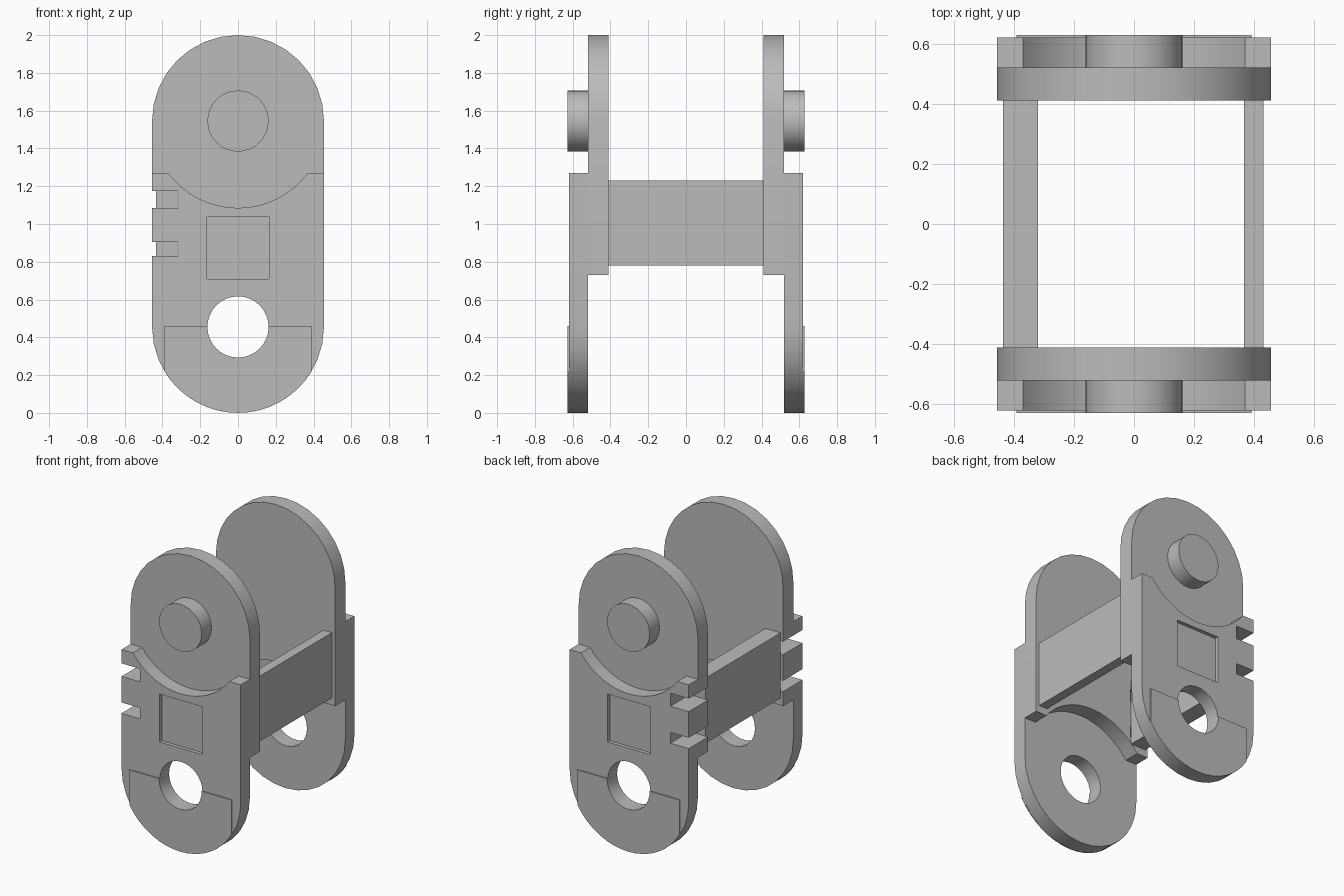
import bpy, bmesh
from math import pi, sin, cos, asin

cube = bpy.data.objects.get("Cube")
if cube:
    bpy.data.objects.remove(cube, do_unlink=True)

grey = bpy.data.materials.new("plain grey")
grey.use_nodes = True
colour = (0.5, 0.5, 0.5, 1)
grey.diffuse_color = colour
grey.node_tree.nodes["Principled BSDF"].inputs["Base Color"].default_value = colour

R = 0.455            # plate end radius, also the height of the hole centre
PIN = 2 - R          # height of the pin centre
HOLE_R = 0.162
INNER, MID, OUTER, PROUD = 0.41, 0.52, 0.62, 0.628


def arc(cz, r, start, end, n=16):
    angles = [start + (end - start) * i / n for i in range(n + 1)]
    return [(r * cos(a), cz + r * sin(a)) for a in angles]


def rect(x0, x1, z0, z1):
    return [(x0, z0), (x1, z0), (x1, z1), (x0, z1)]


def prism(name, outline, y0, y1):
    """Extrude an outline in the x-z plane from y0 to y1."""
    bm = bmesh.new()
    face = bm.faces.new([bm.verts.new((x, y0, z)) for x, z in outline])
    grown = bmesh.ops.extrude_face_region(bm, geom=[face])["geom"]
    moved = [g for g in grown if isinstance(g, bmesh.types.BMVert)]
    bmesh.ops.translate(bm, verts=moved, vec=(0, y1 - y0, 0))
    bmesh.ops.recalc_face_normals(bm, faces=bm.faces)
    mesh = bpy.data.meshes.new(name)
    bm.to_mesh(mesh)
    bm.free()
    mesh.materials.append(grey)
    ob = bpy.data.objects.new(name, mesh)
    bpy.context.collection.objects.link(ob)
    return ob


def activate(ob):
    bpy.ops.object.select_all(action="DESELECT")
    ob.select_set(True)
    bpy.context.view_layer.objects.active = ob


def cut(ob, outline, y0, y1):
    """Cut a prism out of a part and discard the cutter."""
    cutter = prism("cutter", outline, y0, y1)
    cutter.hide_render = True
    mod = ob.modifiers.new("cut", "BOOLEAN")
    mod.operation, mod.solver, mod.object = "DIFFERENCE", "EXACT", cutter
    activate(ob)
    bpy.ops.object.modifier_apply(modifier=mod.name)
    bpy.data.objects.remove(cutter, do_unlink=True)


def smooth(ob):
    activate(ob)
    bpy.ops.object.shade_smooth_by_angle(angle=pi / 6)


# Plate outline: round bottom, shoulders and a hollow round top
shoulder = 1.27
hollow_r = 0.46
a = asin((PIN - shoulder) / hollow_r)
lower = (arc(R, R, pi, 2 * pi) + [(R, shoulder)]
         + arc(PIN, hollow_r, -a, a - pi) + [(-R, shoulder)])
upper = [(x, 2 - z) for x, z in lower]
hole = arc(R, HOLE_R, 0, 2 * pi, 32)[:-1]
pin = arc(PIN, HOLE_R, 0, 2 * pi, 32)[:-1]

# Raised pad around the lower half of the hole
pad_x = 0.39
b = pi / 2 - asin(pad_x / R)
pad = [(-pad_x, 0.46)] + arc(R, R, pi + b, 2 * pi - b) + [(pad_x, 0.46)]

notches = [rect(-0.6, -0.315, 0.83, 0.905), rect(-0.6, -0.315, 1.085, 1.175)]

for side, s in (("front", -1), ("back", 1)):
    # Outer plate with hole, shallow square recess and edge notches
    outer = prism(side + "_outer_plate", lower, s * MID, s * OUTER)
    cut(outer, hole, s * 0.3, s * 0.8)
    cut(outer, rect(-0.165, 0.165, 0.71, 1.04), s * (OUTER - 0.025), s * 0.8)
    # Inner plate is the same outline upside down
    inner = prism(side + "_inner_plate", upper, s * INNER, s * MID)
    for notch in notches:
        cut(outer, notch, s * 0.3, s * 0.8)
        cut(inner, notch, s * 0.3, s * 0.8)
    # Pin and raised pad
    peg = prism(side + "_pin", pin, s * MID, s * PROUD)
    boss = prism(side + "_hole_pad", pad, s * OUTER, s * PROUD)
    cut(boss, hole, s * 0.3, s * 0.8)
    for ob in (outer, inner, peg, boss):
        smooth(ob)

# Cross bars joining the plates
prism("left_cross_bar", rect(0.365, 0.43, 0.78, 1.23), -INNER, INNER)
prism("right_cross_bar", rect(-0.435, -0.32, 0.78, 1.23), -INNER, INNER)
